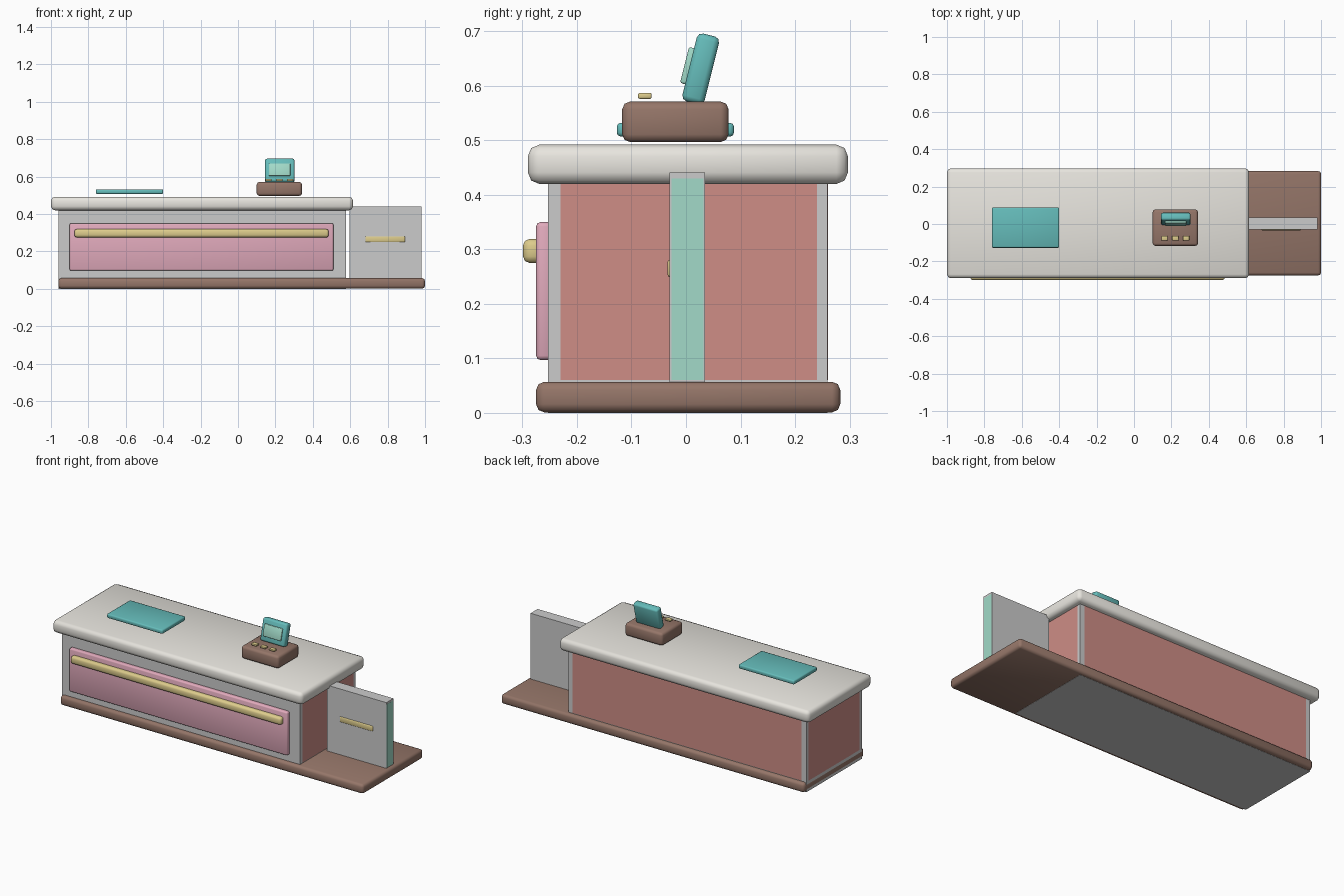
import bpy, math

if "Cube" in bpy.data.objects:
    bpy.data.objects.remove(bpy.data.objects["Cube"])

def mat(name, r, g, b):
    m = bpy.data.materials.new(name)
    m.diffuse_color = (r, g, b, 1)
    m.use_nodes = True
    m.node_tree.nodes["Principled BSDF"].inputs["Base Color"].default_value = m.diffuse_color
    return m

BROWN = mat("brown", 0.30, 0.18, 0.14)
CREAM = mat("cream", 0.80, 0.78, 0.73)
PINK = mat("pink", 0.75, 0.40, 0.50)
GOLD = mat("gold", 0.72, 0.60, 0.26)
TEAL = mat("teal", 0.13, 0.50, 0.49)
MINT = mat("mint", 0.36, 0.70, 0.58)
SALMON = mat("salmon", 0.62, 0.27, 0.24)

def box(name, x, y, z, material=None, bevel=0.0, tilt=0.0):
    """Box from (min, max) ranges, optionally bevelled and tilted about x."""
    ranges = (x, y, z)
    bpy.ops.mesh.primitive_cube_add(size=1, location=[(a + b) / 2 for a, b in ranges])
    o = bpy.context.object
    o.name = name
    o.scale = [b - a for a, b in ranges]
    bpy.ops.object.transform_apply(location=False, rotation=False, scale=True)
    o.rotation_euler.x = tilt
    if material:
        o.data.materials.append(material)
    if bevel:
        m = o.modifiers.new("bevel", 'BEVEL')
        m.width = bevel
        m.segments = 2
        bpy.ops.object.modifier_apply(modifier=m.name)
        bpy.ops.object.shade_smooth_by_angle(angle=math.radians(50))
    return o

# Counter: plinth, cabinet and worktop
box("plinth", (-0.96, 1.0), (-0.275, 0.283), (0.001, 0.057), BROWN, 0.015)
box("cabinet", (-0.96, 0.578), (-0.253, 0.26), (0, 0.43))
box("worktop", (-1.0, 0.615), (-0.29, 0.297), (0.42, 0.492), CREAM, 0.021)

# Flush cabinet panels on the back and both ends
box("back_panel", (-0.93, 0.55), (0.25, 0.2605), (0.06, 0.42), SALMON)
for name, x in (("left_panel", (-0.9605, -0.95)), ("right_panel", (0.57, 0.5785))):
    box(name, x, (-0.23, 0.24), (0.06, 0.42), SALMON)

# Front panel and rail
box("front_panel", (-0.90, 0.51), (-0.275, -0.245), (0.097, 0.35), PINK, 0.008)
box("front_rail", (-0.875, 0.485), (-0.299, -0.26), (0.275, 0.319), GOLD, 0.012)

# Side gate with its end panel and handle
box("gate", (0.597, 0.98), (-0.03, 0.035), (0.055, 0.441))
box("gate_end_panel", (0.97, 0.9805), (-0.027, 0.032), (0.06, 0.43), MINT)
box("gate_handle", (0.68, 0.893), (-0.034, -0.015), (0.249, 0.281), GOLD, 0.005)

# Tray on the worktop
box("tray", (-0.76, -0.40), (-0.127, 0.088), (0.507, 0.532), TEAL, 0.007)

# Till: base, tilted display and buttons
box("till_base", (0.10, 0.342), (-0.117, 0.078), (0.497, 0.571), BROWN, 0.014)
TILT = math.radians(-14)
box("till_display", (0.145, 0.302), (0.006, 0.048), (0.567, 0.695), TEAL, 0.010, TILT)
box("till_screen", (0.165, 0.28), (-0.003, 0.015), (0.602, 0.67), MINT, 0.004, TILT)
for i in range(3):
    x = 0.163 + i * 0.058
    box(f"till_button_{i + 1}", (x - 0.017, x + 0.017), (-0.088, -0.063),
        (0.576, 0.587), GOLD, 0.003)
